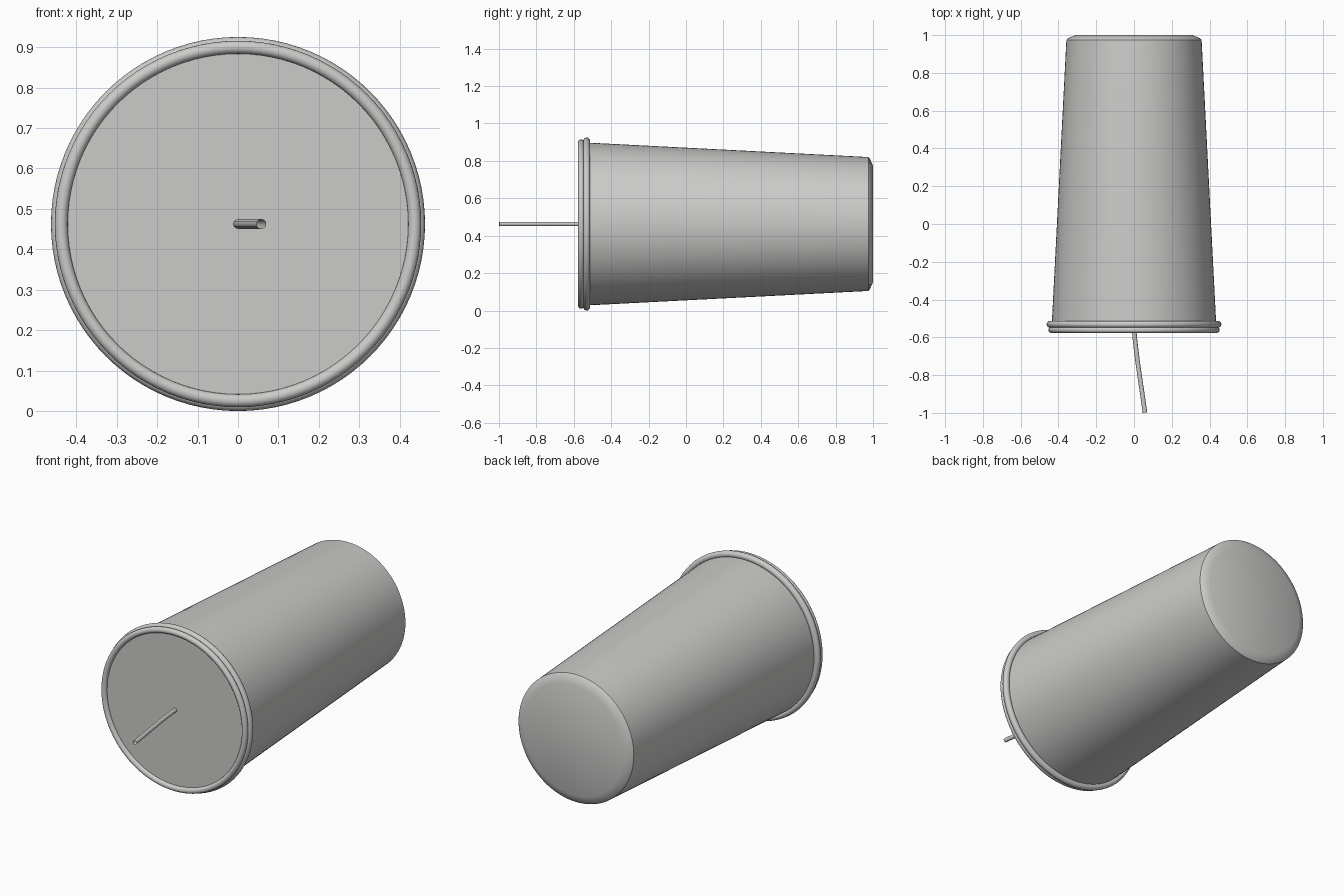
import bpy, bmesh
from math import pi, radians
from mathutils import Vector

if "Cube" in bpy.data.objects:
    bpy.data.objects.remove(bpy.data.objects["Cube"], do_unlink=True)

AXIS_Z = 0.4625
SEGMENTS = 96

grey = bpy.data.materials.new("plain grey")
grey.use_nodes = True
colour = (0.6, 0.6, 0.59, 1)
grey.diffuse_color = colour
grey.node_tree.nodes["Principled BSDF"].inputs["Base Color"].default_value = colour


def finish(obj, angle=25):
    obj.data.materials.clear()
    obj.data.materials.append(grey)
    bpy.ops.object.select_all(action="DESELECT")
    obj.select_set(True)
    bpy.context.view_layer.objects.active = obj
    bpy.ops.object.shade_smooth_by_angle(angle=radians(angle))


def lathe(name, profile):
    """Turn (radius, y) points about the y axis."""
    bm = bmesh.new()
    verts = [bm.verts.new((r, y, 0)) for r, y in profile]
    edges = [bm.edges.new(pair) for pair in zip(verts, verts[1:])]
    bmesh.ops.spin(bm, geom=verts + edges, cent=(0, 0, 0), axis=(0, 1, 0),
                   angle=2 * pi, steps=SEGMENTS, use_duplicate=False)
    bmesh.ops.remove_doubles(bm, verts=bm.verts, dist=0.0001)
    bmesh.ops.recalc_face_normals(bm, faces=bm.faces)
    mesh = bpy.data.meshes.new(name)
    bm.to_mesh(mesh)
    bm.free()
    obj = bpy.data.objects.new(name, mesh)
    bpy.context.collection.objects.link(obj)
    obj.location.z = AXIS_Z
    finish(obj)


def ring(name, y, major, minor):
    bpy.ops.mesh.primitive_torus_add(
        major_radius=major, minor_radius=minor, major_segments=SEGMENTS,
        minor_segments=16, location=(0, y, AXIS_Z), rotation=(pi / 2, 0, 0))
    obj = bpy.context.object
    obj.name = name
    finish(obj, 40)


# Tapered body with chamfered base and recessed front face
lathe("body", [(0, -0.56), (0.434, -0.56), (0.434, -0.505),
               (0.358, 0.975), (0.35, 0.983), (0.31, 1.0), (0, 1.0)])

# Two rolled rims
ring("back_rim", -0.531, 0.4445, 0.018)
ring("front_rim", -0.561, 0.437, 0.016)

# Gently bent, open ended wick
curve = bpy.data.curves.new("wick", "CURVE")
curve.dimensions = "3D"
curve.bevel_depth = 0.012
curve.bevel_resolution = 4
curve.resolution_u = 10
spline = curve.splines.new("BEZIER")
spline.bezier_points.add(1)
path = [((0, -0.555), (0.012, 0.15)), ((0.058, -0.999), (0.02, 0.15))]
for point, ((x, y), (dx, dy)) in zip(spline.bezier_points, path):
    point.co = (x, y, 0)
    reach = Vector((dx, -dy, 0))
    point.handle_left_type = point.handle_right_type = "FREE"
    point.handle_left = point.co - reach
    point.handle_right = point.co + reach
wick = bpy.data.objects.new("wick", curve)
bpy.context.collection.objects.link(wick)
wick.location.z = AXIS_Z
bpy.ops.object.select_all(action="DESELECT")
wick.select_set(True)
bpy.context.view_layer.objects.active = wick
bpy.ops.object.convert(target="MESH")
finish(bpy.context.object, 50)
